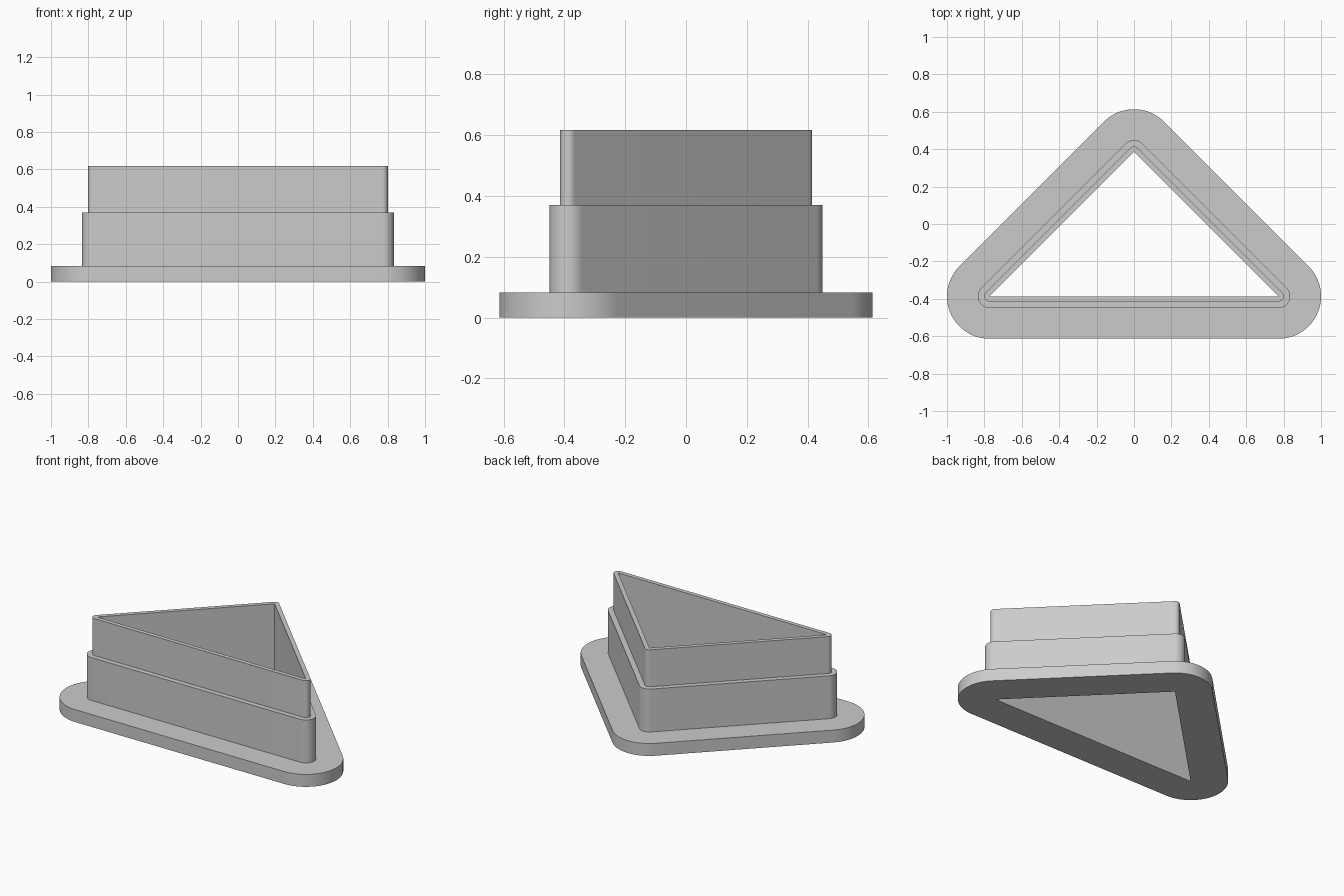
import bpy, bmesh, math

cube = bpy.data.objects.get("Cube")
if cube:
    bpy.data.objects.remove(cube, do_unlink=True)

grey = bpy.data.materials.new("plain_grey")
grey.use_nodes = True
COLOR = (0.6, 0.6, 0.6, 1)
grey.diffuse_color = COLOR
grey.node_tree.nodes["Principled BSDF"].inputs["Base Color"].default_value = COLOR

# Triangular opening: corner x, y, then start and end angle of the rounding
HALF = 0.773
CORNERS = [(HALF, -HALF / 2, -90, 45), (0, HALF / 2, 45, 135), (-HALF, -HALF / 2, 135, 270)]
STEPS = 24

# Offsets from the opening and step heights
FLANGE, WALL, RIM = 0.227, 0.062, 0.028
Z_FLANGE, Z_WALL, Z_RIM = 0.083, 0.37, 0.617


def outline(offset, z):
    """Triangle grown outward by offset, with rounded corners."""
    points = []
    for x, y, start, end in CORNERS:
        for i in range(STEPS + 1):
            a = math.radians(start + (end - start) * i / STEPS)
            points.append((x + offset * math.cos(a), y + offset * math.sin(a), z))
    return points


def stepped_ring(name, profile):
    """Loft outlines along a profile of (offset, height) pairs."""
    bm = bmesh.new()
    loops = [[bm.verts.new(p) for p in outline(o, z)] for o, z in profile]
    for low, high in zip(loops, loops[1:]):
        n = len(low)
        for j in range(n):
            k = (j + 1) % n
            bm.faces.new((low[j], low[k], high[k], high[j]))
    bmesh.ops.remove_doubles(bm, verts=bm.verts, dist=0.0001)
    mesh = bpy.data.meshes.new(name)
    bm.to_mesh(mesh)
    bm.free()
    mesh.materials.append(grey)
    obj = bpy.data.objects.new(name, mesh)
    bpy.context.collection.objects.link(obj)
    bpy.ops.object.select_all(action='DESELECT')
    obj.select_set(True)
    bpy.context.view_layer.objects.active = obj
    bpy.ops.object.shade_smooth_by_angle(angle=math.radians(30))


# Wide base flange, with the opening through it
stepped_ring("base_flange", [(0, Z_FLANGE), (0, 0), (FLANGE, 0), (FLANGE, Z_FLANGE), (WALL, Z_FLANGE)])
# Thick lower wall with its ledge
stepped_ring("lower_wall", [(0, Z_WALL), (0, Z_FLANGE)])
stepped_ring("lower_wall_outside", [(WALL, Z_FLANGE), (WALL, Z_WALL), (RIM, Z_WALL)])
# Thin upper rim
stepped_ring("upper_rim", [(0, Z_RIM), (0, Z_WALL)])
stepped_ring("upper_rim_outside", [(RIM, Z_WALL), (RIM, Z_RIM), (0, Z_RIM)])
